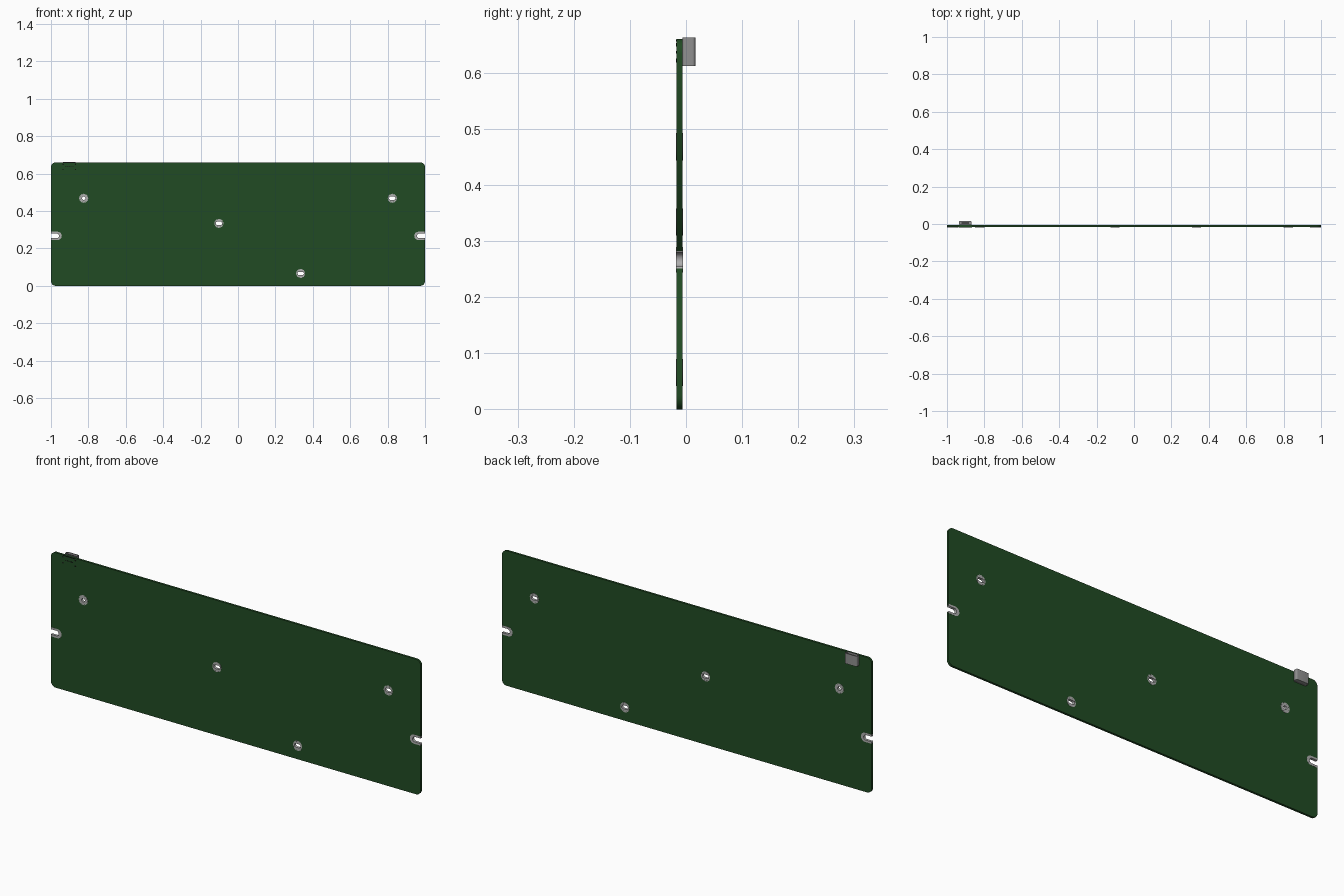
import bpy
from math import cos, sin, pi

cube = bpy.data.objects.get("Cube")
if cube:
    bpy.data.objects.remove(cube)


def material(name, rgb):
    m = bpy.data.materials.new(name)
    m.use_nodes = True
    m.diffuse_color = (*rgb, 1)
    m.node_tree.nodes["Principled BSDF"].inputs["Base Color"].default_value = (*rgb, 1)
    return m


GREEN = material("board green", (0.015, 0.07, 0.017))
SILVER = material("pad silver", (0.42, 0.42, 0.42))
STEEL = material("connector steel", (0.28, 0.28, 0.28))
BLACK = material("black plastic", (0.006, 0.006, 0.006))

FRONT, BACK = -0.0172, -0.0064      # board faces along y
SKIN = 0.0008                       # pad thickness


def arc(x, z, r, start, end, steps=8):
    return [(x + r * cos(start + (end - start) * i / steps),
             z + r * sin(start + (end - start) * i / steps)) for i in range(steps + 1)]


def slot(x, z, half, r):
    """Horizontal capsule; a plain circle when half equals r."""
    d = max(half - r, 0.0001)
    return arc(x + d, z, r, -pi / 2, pi / 2) + arc(x - d, z, r, pi / 2, 3 * pi / 2)


def box(x0, x1, z0, z1, r):
    c = arc(x1 - r, z1 - r, r, 0, pi / 2, 4) + arc(x0 + r, z1 - r, r, pi / 2, pi, 4)
    return c + arc(x0 + r, z0 + r, r, pi, 1.5 * pi, 4) + arc(x1 - r, z0 + r, r, 1.5 * pi, 2 * pi, 4)


def extrude(name, loops, lo, hi, mat, vertical=False):
    """Fill the loops (inner ones are holes) and extrude along y, or along z."""
    curve = bpy.data.curves.new(name, "CURVE")
    curve.dimensions = "2D"
    curve.fill_mode = "BOTH"
    curve.extrude = (hi - lo) / 2
    for loop in loops:
        s = curve.splines.new("POLY")
        s.points.add(len(loop) - 1)
        for p, (a, b) in zip(s.points, loop):
            p.co = (a, b, 0, 1)
        s.use_cyclic_u = True
    temp = bpy.data.objects.new(name, curve)
    bpy.context.collection.objects.link(temp)
    deps = bpy.context.evaluated_depsgraph_get()
    mesh = bpy.data.meshes.new_from_object(temp.evaluated_get(deps))
    bpy.data.objects.remove(temp)
    mid = (lo + hi) / 2
    for v in mesh.vertices:
        a, b, c = v.co
        v.co = (a, b, c + mid) if vertical else (a, mid - c, b)
    mesh.materials.clear()
    mesh.materials.append(mat)
    ob = bpy.data.objects.new(name, mesh)
    bpy.context.collection.objects.link(ob)
    return ob


# Mounting holes: x, z, half width of the opening
HOLES = {"round_pad": (-0.825, 0.468, 0.009), "centre_pad": (-0.102, 0.334, 0.017),
         "left_pad": (0.825, 0.468, 0.017), "lower_pad": (0.335, 0.066, 0.017)}
NOTCH_Z, TIP = 0.267, 0.957


def notch(side, r, tip):
    """Open U running in from one edge, listed from its upper to lower end for +x."""
    pts = [(1, NOTCH_Z + r)] + arc(tip + r, NOTCH_Z, r, pi / 2, 1.5 * pi) + [(1, NOTCH_Z - r)]
    return [(side * x, z) for x, z in pts]


# Circuit board with edge notches and drilled holes
W, H, R = 1.0, 0.66, 0.025
right_edge = notch(-1, 0.0155, TIP - 0.003)
left_edge = notch(1, 0.0155, TIP - 0.003)[::-1]
outline = (arc(W - R, R, R, -pi / 2, 0) + left_edge + arc(W - R, H - R, R, 0, pi / 2)
           + arc(R - W, H - R, R, pi / 2, pi) + right_edge + arc(R - W, R, R, pi, 1.5 * pi))
drills = [slot(x, z, h + 0.0015, 0.0105) for x, z, h in HOLES.values()]
extrude("circuit_board", [outline] + drills, FRONT, BACK, GREEN)

# Plated pads lining each hole, with a ring of tiny vias
for name, (x, z, h) in HOLES.items():
    vias = [slot(x + 0.0208 * cos(k * pi / 4 + pi / 8), z + 0.0208 * sin(k * pi / 4 + pi / 8),
                 0.0017, 0.0016) for k in range(8)]
    extrude(name, [slot(x, z, 0.0245, 0.0243), slot(x, z, h, 0.009)] + vias,
            FRONT - SKIN, BACK + SKIN, SILVER)

# Plated linings of the edge notches
for side, name in ((1, "left_notch_pad"), (-1, "right_notch_pad")):
    loop = notch(side, 0.0225, 0.942) + notch(side, 0.0125, TIP)[::-1]
    extrude(name, [loop], FRONT - SKIN, BACK + SKIN, SILVER)

# Connector on the back: hollow shell open at the top, closed base, contact tongue
X0, X1, Z0, Z1, Y0, Y1 = -0.935, -0.869, 0.612, 0.663, BACK, 0.0165
shell_outer = box(X0, X1, Y0, Y1, 0.005)
shell_inner = box(X0 + 0.003, X1 - 0.003, Y0 + 0.003, Y1 - 0.003, 0.003)
extrude("connector_shell", [shell_outer, shell_inner], Z0, Z1, STEEL, True)
extrude("connector_base", [shell_inner], Z0 + 0.001, Z0 + 0.012, STEEL, True)
extrude("connector_tongue", [box(X0 + 0.012, X1 - 0.012, 0.003, 0.008, 0.001)],
        Z0 + 0.01, Z1 - 0.006, BLACK, True)

# Dark solder slots and signal pins of the connector showing on the front
for x in (X0, X1):
    for z in (0.622, 0.65):
        extrude("solder_slot", [slot(x, z, 0.0035, 0.0034)], FRONT - SKIN, FRONT + SKIN, BLACK)
for k in range(5):
    x = (X0 + X1) / 2 + (k - 2) * 0.0095
    extrude("signal_pin", [slot(x, 0.637, 0.003, 0.0022)], FRONT - SKIN, FRONT + SKIN, BLACK)
extrude("connector_edge_line", [box(X0, X1, 0.6555, 0.6595, 0.001)],
        FRONT - SKIN, FRONT + SKIN, BLACK)
